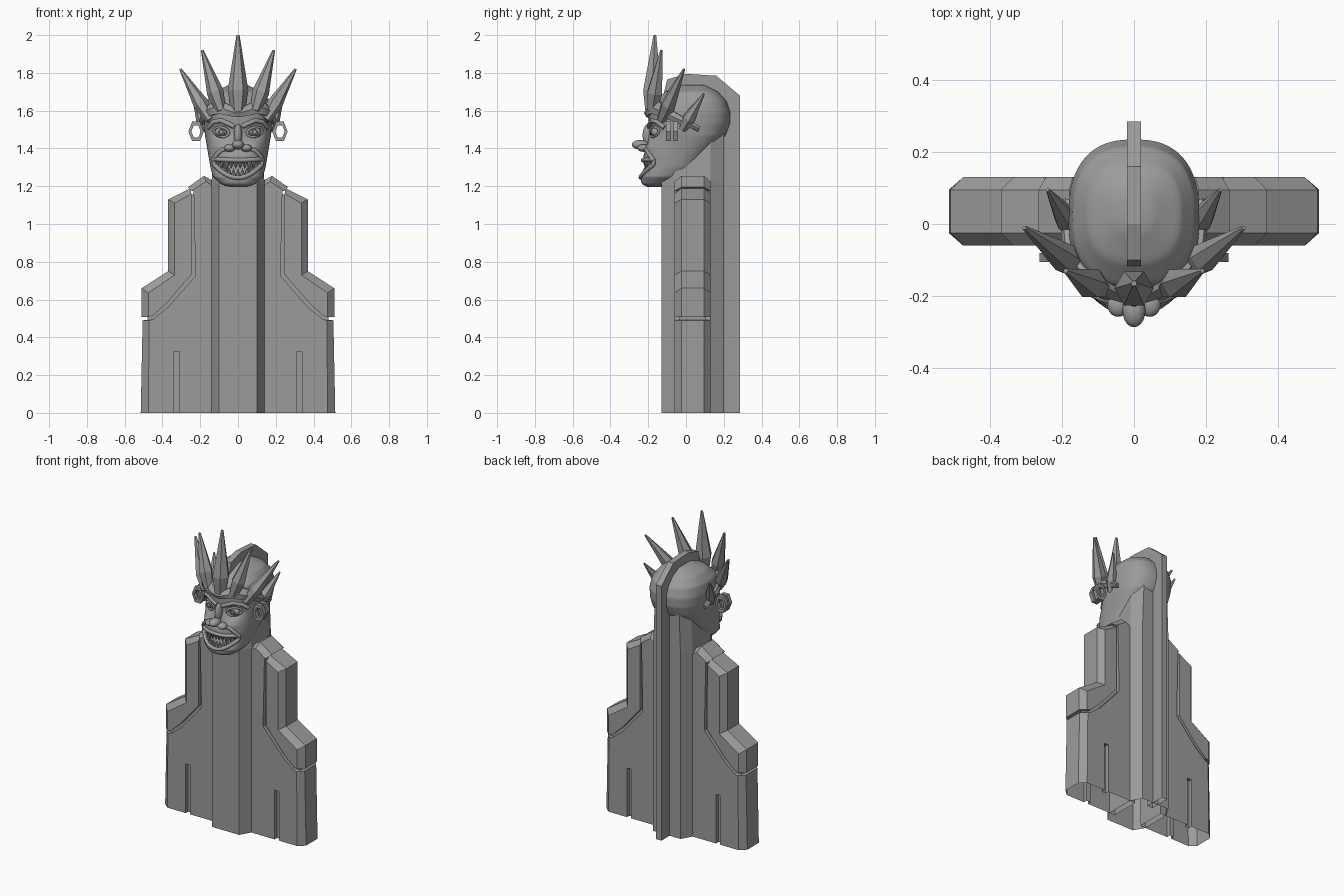
import bpy, bmesh
from math import sin, cos, pi, radians
from mathutils import Vector

cube = bpy.data.objects.get("Cube")
if cube:
    bpy.data.objects.remove(cube)

stone = bpy.data.materials.new("stone grey")
stone.use_nodes = True
GREY = (0.33, 0.33, 0.33, 1)
stone.diffuse_color = GREY
stone.node_tree.nodes["Principled BSDF"].inputs["Base Color"].default_value = GREY


def finish(name, bm, smooth=None, open_bottom=False):
    bmesh.ops.recalc_face_normals(bm, faces=bm.faces)
    if open_bottom:
        low = [f for f in bm.faces if all(v.co.z < 0.001 for v in f.verts)]
        bmesh.ops.delete(bm, geom=low, context='FACES_ONLY')
    mesh = bpy.data.meshes.new(name)
    bm.to_mesh(mesh)
    bm.free()
    mesh.materials.append(stone)
    ob = bpy.data.objects.new(name, mesh)
    bpy.context.scene.collection.objects.link(ob)
    if smooth:
        bpy.ops.object.select_all(action='DESELECT')
        ob.select_set(True)
        bpy.context.view_layer.objects.active = ob
        bpy.ops.object.shade_smooth_by_angle(angle=radians(smooth))
    return ob


def loft(name, rings, closed=False, **kw):
    """Skin equal-length loops; cap the ends unless the path is closed."""
    bm = bmesh.new()
    vs = [[bm.verts.new(p) for p in r] for r in rings]
    n = len(vs[0])
    pairs = list(zip(vs, vs[1:])) + ([(vs[-1], vs[0])] if closed else [])
    for a, b in pairs:
        for i in range(n):
            j = (i + 1) % n
            bm.faces.new((a[i], a[j], b[j], b[i]))
    if not closed:
        bm.faces.new(vs[0])
        bm.faces.new(vs[-1])
    return finish(name, bm, **kw)


def plate(name, full, inset, side, cut=None):
    """Slab in the xz plane whose front and back rims are chamfered."""
    layers = [(-0.06, inset), (-0.025, full), (0.095, full), (0.13, inset)]
    ob = loft(name, [[(side * x, y, z) for x, z in pts] for y, pts in layers])
    if cut:
        for c in cut:
            m = ob.modifiers.new("slot", 'BOOLEAN')
            m.operation, m.object, m.solver = 'DIFFERENCE', c, 'EXACT'
        bpy.context.view_layer.update()
        bm = bmesh.new()
        bm.from_object(ob, bpy.context.evaluated_depsgraph_get())
        bpy.data.objects.remove(ob)
        for c in cut:
            bpy.data.objects.remove(c)
        return finish(name, bm, open_bottom=True)
    return ob


def ball(name, pos, scale, segs=20):
    bm = bmesh.new()
    bmesh.ops.create_uvsphere(bm, u_segments=segs, v_segments=segs // 2, radius=1)
    for v in bm.verts:
        v.co = Vector(a * b for a, b in zip(v.co, scale)) + Vector(pos)
    return finish(name, bm, smooth=60)


def tube(name, path, r, segs=8, closed=True):
    n, rings = len(path), []
    path = [Vector(p) for p in path]
    for i, p in enumerate(path):
        a = path[(i - 1) % n] if closed or i else p
        b = path[(i + 1) % n] if closed or i < n - 1 else p
        t = (b - a).normalized()
        u = t.cross(Vector((0, 1, 0))).normalized()
        w = t.cross(u)
        rings.append([p + r * (u * cos(k * 2 * pi / segs) + w * sin(k * 2 * pi / segs))
                      for k in range(segs)])
    return loft(name, rings, closed, smooth=60)


def spike(name, base, tip, r, sides=6, belly=0.3):
    base, tip = Vector(base), Vector(tip)
    d = (tip - base).normalized()
    u = d.cross(Vector((0, 1, 0))).normalized()
    w = d.cross(u)
    rings = [[base.lerp(tip, t) + r * s * (u * cos(k * 2 * pi / sides) + w * sin(k * 2 * pi / sides))
              for k in range(sides)] for t, s in ((0, .6), (belly, 1), (1, .15))]
    return loft(name, rings)


# Central column and rear fin
half = [(.1, -.13), (.14, -.06), (.14, .13), (.1, .2)]
section = half + [(-x, y) for x, y in reversed(half)]
loft("column", [[(x, y, 0) for x, y in section], [(x, y, 1.22) for x, y in section],
                [(x * .9, max(y, -.1), 1.48) for x, y in section]], open_bottom=True)
fin = [(.15, 0), (.285, 0), (.285, 1.68), (.16, 1.785), (0, 1.795), (-.1, 1.765), (-.12, 1.68), (.15, 1.6)]
loft("rear_fin", [[(x, y, z) for y, z in fin] for x in (-.02, .02)], open_bottom=True)

# Stepped side wings with their shoulder armour
seam = [(.45, .495), (.37, .56), (.225, .725), (.235, 1.175)]
panel = [(.1, 0), (.515, 0), (.505, .49)] + seam + [(.265, 1.195), (.18, 1.255), (.1, 1.21)]
panel_in = [(.1, 0), (.475, 0), (.47, .49)] + seam + [(.245, 1.175), (.17, 1.225), (.1, 1.18)]
groove = [(.245, .735), (.38, .578), (.45, .515)]
armour = [(.51, .508), (.51, .66), (.37, .75), (.37, 1.13), (.25, 1.19)] + groove
armour_in = [(.475, .508), (.475, .635), (.335, .73), (.335, 1.11), (.247, 1.16)] + groove
core = [(.1, .3), (.48, .3), (.48, .62), (.34, .72), (.34, 1.1), (.2, 1.18), (.1, 1.18)]
for side, label in ((1, "left"), (-1, "right")):
    slots = []
    for y in (-.06, .13):
        bm = bmesh.new()
        bmesh.ops.create_cube(bm, size=1)
        for v in bm.verts:
            v.co = (side * .325 + v.co.x * .03, y + v.co.y * .05, .125 + v.co.z * .4)
        slots.append(finish("slot_cutter", bm))
    plate(label + "_wing", panel, panel_in, side, slots)
    plate(label + "_shoulder_armour", armour, armour_in, side)
    loft(label + "_wing_core", [[(side * x, y, z) for x, z in core] for y in (-.035, .105)])

# Head: stacked superellipse rings (height, half width, front, back)
KEYS = [(1.195, .04, -.2, -.11), (1.21, .09, -.228, -.08), (1.25, .132, -.238, 0), (1.3, .146, -.225, .07),
        (1.36, .156, -.225, .12), (1.42, .166, -.205, .17), (1.47, .175, -.197, .21), (1.53, .18, -.197, .232),
        (1.59, .182, -.198, .235), (1.65, .17, -.17, .215), (1.7, .13, -.11, .17), (1.735, .05, -.02, .1)]
N = 2.5


def ring_at(z):
    i = next((k for k in range(len(KEYS) - 2) if z <= KEYS[k + 1][0]), len(KEYS) - 2)
    a, b = KEYS[i], KEYS[i + 1]
    t = min(1, max(0, (z - a[0]) / (b[0] - a[0])))
    return [p + (q - p) * t for p, q in zip(a[1:], b[1:])]


def head_point(angle, z, off=0):
    hw, front, back = ring_at(z)
    s, c, mid = sin(angle), cos(angle), (front + back) / 2
    x = (hw + off) * abs(s) ** (2 / N) * (1 if s > 0 else -1)
    depth = ((back - front) / 2 + off) * abs(c) ** (2 / N)
    return Vector((x, mid - depth if c > 0 else mid + depth, z))


def face_y(x, z):
    hw, front, back = ring_at(z)
    k = max(0, 1 - min(1, abs(x) / hw) ** N) ** (1 / N)
    return (front + back) / 2 - (back - front) / 2 * k


def lip_z(x):
    q = (x / .13) ** 2
    return 1.245 + .075 * q, 1.338 + .006 * q


# Relief pushed into the face: x, z, radius x, radius z, depth
RELIEF = [(.088, 1.487, .045, .035, .025), (.09, 1.405, .04, .03, -.015), (.0, 1.225, .06, .025, -.006)]


def sculpt(p):
    if p.y < -.06:
        for x, z, rx, rz, d in RELIEF:
            e = ((abs(p.x) - x) / rx) ** 2 + ((p.z - z) / rz) ** 2
            p.y += d * 2.718 ** -e
        low, high = lip_z(p.x)
        if abs(p.x) < .125 and low < p.z < high:
            p.y += .05
    return p


levels, segs = 80, 72
loft("head", [[sculpt(head_point(2 * pi * k / segs, 1.195 + .54 * i / levels)) for k in range(segs)]
              for i in range(levels + 1)], smooth=50)

# Mouth: lips and two rows of pointed teeth
xs = [.128 * cos(pi * k / 20) for k in range(21)]
lips = [(x, face_y(x, lip_z(x)[1]) - .002, lip_z(x)[1]) for x in xs]
lips += [(x, face_y(x, lip_z(x)[0]) - .002, lip_z(x)[0]) for x in reversed(xs[1:-1])]
tube("lips", lips, .012)
for k in range(10):
    x = -.108 + .024 * k
    low, high = lip_z(x)
    y = face_y(x, high) + .012
    size = .058 if k in (2, 7) else .045
    spike("upper_tooth", (x, y, high), (x * .98, y, max(high - size, low + .01)), .014, 8, .25)
for k in range(9):
    x = -.096 + .024 * k
    low, high = lip_z(x)
    y = face_y(x, low) + .014
    spike("lower_tooth", (x, y, low), (x, y, min(low + .045, high - .01)), .013, 8, .25)

# Nose
ball("nose_bridge", (0, -.2, 1.47), (.022, .03, .06))
ball("nose_tip", (0, -.24, 1.42), (.032, .047, .026))
for s in (1, -1):
    ball("nostril", (s * .044, -.225, 1.402), (.03, .033, .02))
    fold = [(s * x, face_y(x, z) - .008, z) for x, z in ((.05, 1.4), (.085, 1.392), (.115, 1.365), (.132, 1.335))]
    tube("cheek_fold", fold, .012, closed=False)

    # Eyes: ball, lids, iris ring and brow
    ex, ez = .088, 1.487
    ball("eyeball", (s * ex, -.158, ez), (.034, .028, .026))
    ang = [2 * pi * k / 20 for k in range(20)]
    lids = [(ex + .04 * cos(a), ez + .025 * sin(a) + .006 * cos(a)) for a in ang]
    tube("eyelids", [(s * x, face_y(x, z) + .011, z) for x, z in lids], .007)
    tube("iris", [(s * ex + .014 * cos(a), -.184, ez + .014 * sin(a)) for a in ang], .004)
    brow = [(.02, 1.515), (.05, 1.53), (.09, 1.548), (.13, 1.54), (.155, 1.51)]
    tube("brow", [(s * x, face_y(x, z) + .002, z) for x, z in brow], .013, closed=False)

    # Paired hexagonal ear rings
    for y in (-.093, -.055):
        hexa = [(s * (.222 + cos(k * pi / 3)), sin(k * pi / 3)) for k in range(6)]
        rings = [[(s * (.222 + r * cos(k * pi / 3)), yy, 1.49 + r * 1.45 * sin(k * pi / 3))
                  for r, yy in ((.041, y - .013), (.041, y + .013), (.025, y + .013), (.025, y - .013))]
                 for k in range(6)]
        loft("ear_ring", rings, closed=True)

# Crown band following the forehead: share of wrap, bottom, top
BAND = [(0, 1.565, 1.61), (.27, 1.585, 1.66), (.6, 1.565, 1.625), (.8, 1.53, 1.58), (1, 1.49, 1.515)]
wrap = []
for k in range(-16, 17):
    u = abs(k) / 16
    i = next(j for j in range(4) if u <= BAND[j + 1][0])
    a, b = BAND[i], BAND[i + 1]
    t = (u - a[0]) / (b[0] - a[0])
    low, high = a[1] + (b[1] - a[1]) * t, a[2] + (b[2] - a[2]) * t
    ang = radians(100) * k / 16
    wrap.append([head_point(ang, low, -.01), head_point(ang, low, .012), head_point(ang, (low + high) / 2, .024),
                 head_point(ang, high, .014), head_point(ang, high, -.02)])
loft("crown_band", wrap, smooth=30)

# Crown spikes: base, tip, radius
spike("crown_spike", (0, -.185, 1.58), (0, -.165, 2.0), .055)
for s in (1, -1):
    for base, tip, r in (((.09, -.18, 1.6), (.19, -.13, 1.92), .045), ((.145, -.13, 1.55), (.305, -.01, 1.82), .042),
                         ((.165, -.02, 1.5), (.24, .095, 1.69), .036)):
        spike("crown_spike", (s * base[0], *base[1:]), (s * tip[0], *tip[1:]), r)
